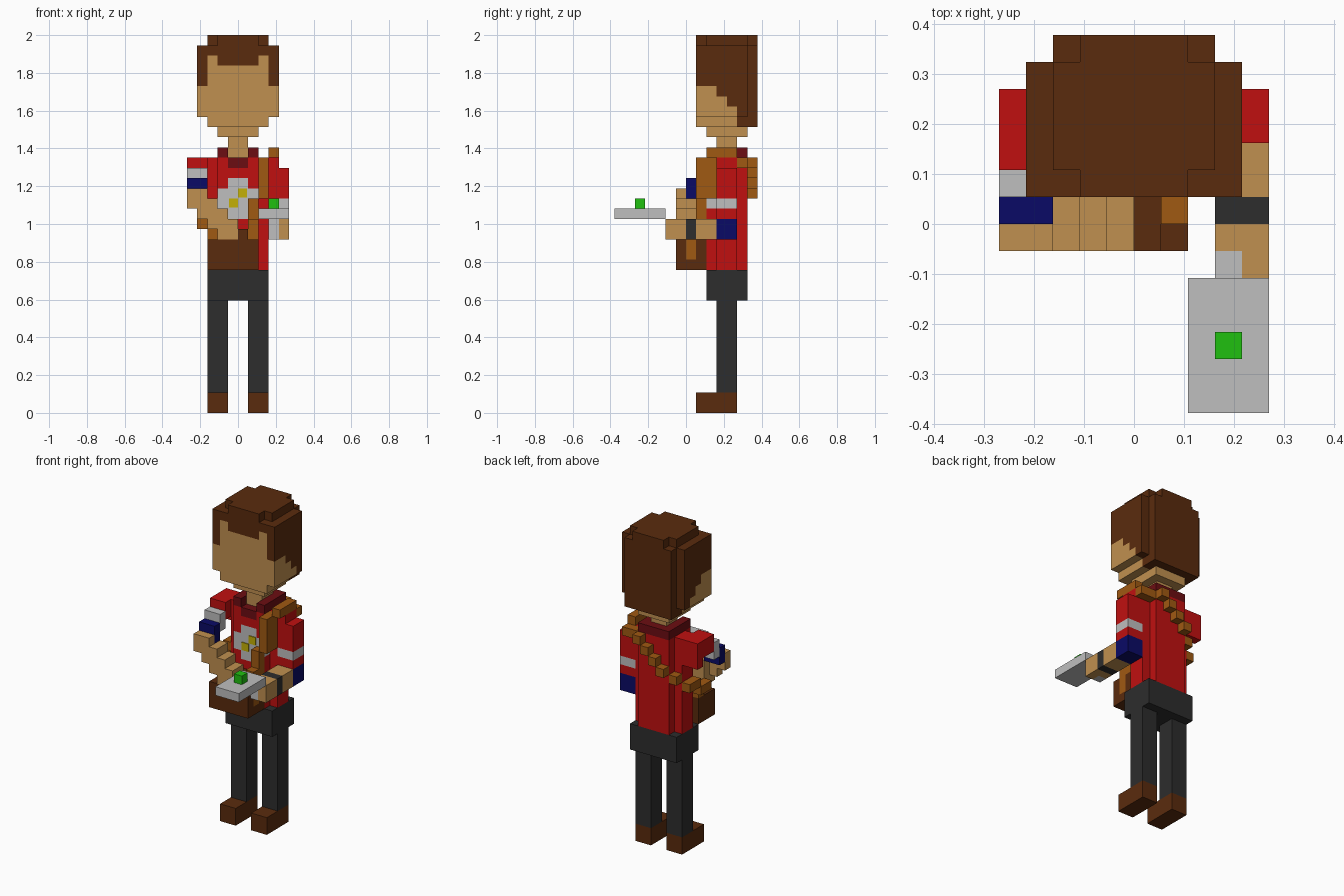
import bpy, bmesh

if "Cube" in bpy.data.objects:
    bpy.data.objects.remove(bpy.data.objects["Cube"])

V = 2 / 37  # one block


def material(name, r, g, b):
    m = bpy.data.materials.new(name)
    m.use_nodes = True
    m.diffuse_color = (r, g, b, 1)
    m.node_tree.nodes["Principled BSDF"].inputs["Base Color"].default_value = (r, g, b, 1)
    return m


brown = material("dark brown", .102, .024, .004)
skin = material("skin", .527, .279, .08)
red = material("red", .53, .005, .005)
maroon = material("dark red", .15, .004, .006)
leather = material("leather", .35, .1, .006)
grey = material("light grey", .52, .52, .52)
navy = material("navy", .003, .003, .133)
charcoal = material("charcoal", .026, .026, .026)
green = material("green", .014, .53, .005)
yellow = material("yellow", .55, .434, .002)


def part(name, mat, *boxes):
    """Object made of boxes, each given as x, y and z ranges in blocks."""
    bm = bmesh.new()
    for x0, x1, y0, y1, z0, z1 in boxes:
        cube = bmesh.ops.create_cube(bm, size=1)["verts"]
        for v in cube:
            v.co.x = V * (x1 if v.co.x > 0 else x0)
            v.co.y = V * (y1 if v.co.y > 0 else y0)
            v.co.z = V * (z1 if v.co.z > 0 else z0)
    mesh = bpy.data.meshes.new(name)
    bm.to_mesh(mesh)
    bm.free()
    mesh.materials.append(mat)
    ob = bpy.data.objects.new(name, mesh)
    bpy.context.collection.objects.link(ob)
    return ob


def both(*boxes):
    """The boxes together with their mirror images across x."""
    return boxes + tuple((-b[1], -b[0], *b[2:]) for b in boxes)


# Legs and hips
part("shoes", brown, *both((1, 3, 1, 5, 0, 2)))
part("legs", charcoal, *both((1, 3, 3, 5, 2, 11)))
part("hips", charcoal, (-3, 3, 2, 6, 11, 14))

# Shirt with collar and emblem
part("torso", red, (-2, 2, 3, 6, 14, 25), (-2, 2, 2, 3, 14, 19),
     (-2, 2, 2, 3, 23, 24), *both((2, 3, 3, 5, 14, 25), (1, 2, 2, 3, 19, 20),
                                 (1, 2, 2, 3, 22, 25)))
part("collar", maroon, (-1, 1, 2, 3, 24, 25), (-2, 2, 5, 6, 25, 26),
     *both((1, 2, 2, 5, 25, 26)))
part("emblem", grey, (-2, 2, 2, 3, 20, 22), (-1, 1, 2, 3, 19, 23))
part("emblem_dots", yellow, (-.9, 0, 1.9, 2, 20.1, 21), (0, .9, 1.9, 2, 21.1, 22))

# Neck, face and hair
part("neck", skin, (-1, 1, 3, 5, 25, 27))
part("face", skin, (-2, 2, 2, 6, 27, 28), (-3, 3, 1, 5, 28, 34),
     *both((2, 3, 1, 2, 34, 35)))
part("hair", brown, (-3, 3, 5, 7, 28, 34), (-3, 3, 2, 7, 34, 36),
     (-2, 2, 1, 2, 34, 36), (-2, 2, 1, 7, 36, 37),
     *both((2, 3, 1, 2, 35, 36), (2, 3, 2, 6, 36, 37)))
cheeks, sideburns = [], []
for y in range(1, 6):
    edge = min(32, 34 - y)
    if edge > 29:
        cheeks.append((3, 4, y, y + 1, 29, edge))
    sideburns.append((3, 4, y, y + 1, edge, 36))
part("cheeks", skin, *both(*cheeks))
part("side_hair", brown, *both(*sideburns))

# Left arm, bent forward at the elbow
part("left_sleeve", red, (3, 4, 3, 5, 24, 25), (3, 5, 3, 5, 21, 24), (3, 5, 3, 5, 19, 20))
part("left_sleeve_stripe", grey, (3, 5, 3, 5, 20, 21))
part("left_cuff", navy, (3, 5, 3, 5, 17, 19))
part("left_forearm", skin, (3, 5, 1, 3, 17, 19), (3, 5, -1, 0, 17, 19),
     (4, 5, -2, -1, 17, 19))
part("wristband", charcoal, (3, 5, 0, 1, 17, 19))

# Tray held by the left hand
part("tray", grey, (2, 5, -7, -2, 19, 20), (3, 4, -2, -1, 17, 19))
part("tray_block", green, (3, 4, -5, -4, 20, 21))

# Right arm, stepping down toward the bag
part("right_sleeve", red, (-5, -3, 4, 5, 22, 25), (-5, -3, 2, 4, 23, 25))
part("right_sleeve_stripe", grey, (-5, -3, 1, 2, 22, 24))
part("right_cuff", navy, (-5, -3, 0, 1, 21, 23))
part("right_forearm", skin, (-5, -4, -1, 0, 20, 22), (-4, -3, -1, 0, 19, 22),
     (-3, -2, -1, 1, 18, 21), (-2, -1, -1, 1, 17, 20), (-1, 0, -1, 1, 17, 19))

# Shoulder bag
part("bag", brown, (-3, 1, -1, 2, 14, 17), (1, 2, -1, 0, 14, 17), (1, 2, 0, 1, 14, 15),
     (1, 2, 1, 2, 14, 17), (0, 1, -1, 2, 17, 18), (-2, 0, 1, 2, 17, 18))

# Strap: up the chest, over the shoulder, diagonally down the back
strap = [(1, 2, 0, 1, 15, 19), (1, 2, 1, 2, 17, 21), (2, 3, 1, 3, 21, 25),
         (3, 4, 2, 5, 25, 26), (2, 4, 5, 6, 24, 25)]
for i in range(4):
    strap.append((1 - i, 2 - i, 6, 7, 24 - i, 25 - i))
strap += [(-3, -2, 5, 6, 20, 21), (-4, -3, 3, 5, 19, 20), (-4, -3, 1, 3, 18, 19),
          (-3, -2, 1, 2, 17, 18)]
part("bag_strap", leather, *strap)
